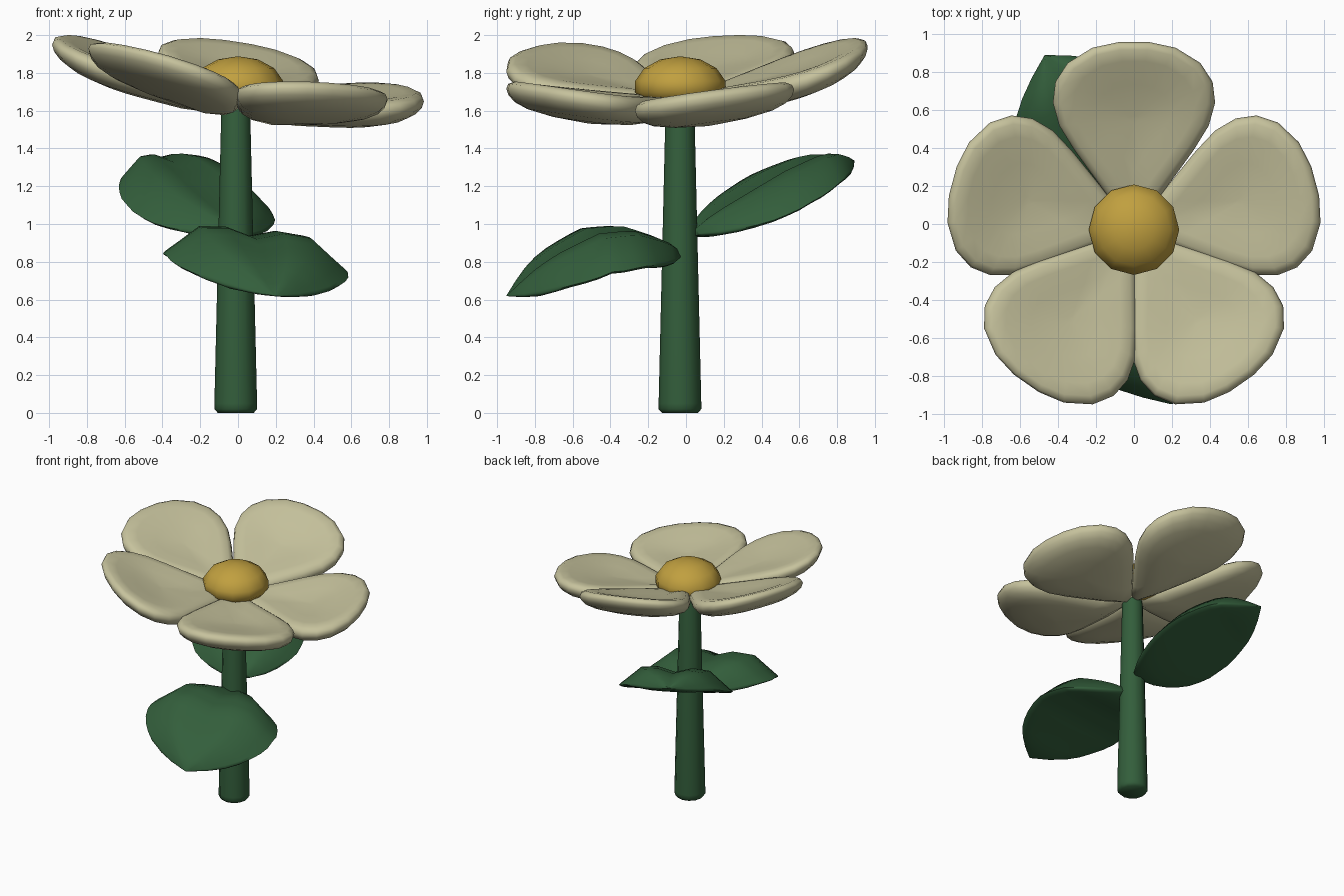
import bpy, bmesh, math

if "Cube" in bpy.data.objects:
    bpy.data.objects.remove(bpy.data.objects["Cube"])


def material(name, rgb):
    m = bpy.data.materials.new(name)
    m.diffuse_color = (*rgb, 1)
    m.use_nodes = True
    m.node_tree.nodes["Principled BSDF"].inputs["Base Color"].default_value = m.diffuse_color
    return m


CREAM = material("petal cream", (0.565, 0.54, 0.335))
YELLOW = material("centre yellow", (0.53, 0.35, 0.05))
GREEN = material("leaf green", (0.033, 0.112, 0.044))


def finish(bm, name, mat, angle=50):
    bmesh.ops.remove_doubles(bm, verts=bm.verts, dist=0.0005)
    bmesh.ops.recalc_face_normals(bm, faces=bm.faces)
    me = bpy.data.meshes.new(name)
    bm.to_mesh(me)
    bm.free()
    ob = bpy.data.objects.new(name, me)
    bpy.context.collection.objects.link(ob)
    me.materials.append(mat)
    bpy.ops.object.select_all(action='DESELECT')
    ob.select_set(True)
    bpy.context.view_layer.objects.active = ob
    bpy.ops.object.shade_smooth_by_angle(angle=math.radians(angle))
    return ob


def loft(rings, name, mat, angle=50):
    """Join closed rings of points and cap both ends."""
    bm = bmesh.new()
    vs = [[bm.verts.new(p) for p in r] for r in rings]
    n = len(vs[0])
    for a, b in zip(vs, vs[1:]):
        for i in range(n):
            j = (i + 1) % n
            bm.faces.new((a[i], a[j], b[j], b[i]))
    bm.faces.new(vs[0])
    bm.faces.new(vs[-1])
    return finish(bm, name, mat, angle)


def lerp_table(table, t):
    for (a, va), (b, vb) in zip(table, table[1:]):
        if t <= b:
            return va + (vb - va) * (t - a) / (b - a)
    return table[-1][1]


# stem: tapered, twelve sided, small rounded foot
stem = []
for r, z in [(0.095, 0), (0.113, 0.02), (0.113, 0.05), (0.077, 1.58), (0.068, 1.63)]:
    stem.append([(-0.012 + r * math.cos(k * math.pi / 6),
                  -0.032 + r * math.sin(k * math.pi / 6), z) for k in range(12)])
loft(stem, "stem", GREEN)

# flower centre: flattened ball
bm = bmesh.new()
bmesh.ops.create_uvsphere(bm, u_segments=12, v_segments=7, radius=1)
for v in bm.verts:
    x, y, z = v.co
    v.co = (0.245 * x, -0.03 + 0.245 * y, 1.72 + (0.168 if z > 0 else 0.11) * z)
finish(bm, "flower_centre", YELLOW, 60)

# petals: puffy dished pads on a tilted head, each with its own heading and lift
half = [(0.15, 0.118), (0.3, 0.228), (0.42, 0.315), (0.55, 0.395), (0.67, 0.428),
        (0.78, 0.415), (0.88, 0.35), (0.96, 0.22), (0.99, 0.08)]
outline = [(-0.02, 0)] + half + [(r, -w) for r, w in reversed(half)]
section = [(0.05, -1), (0.45, -1), (0.75, -0.97), (0.9, -0.78), (0.975, -0.42), (1, 0),
           (0.975, 0.42), (0.9, 0.78), (0.75, 0.97), (0.45, 1), (0.05, 1)]
PETALS = [("back", 90, 0.215), ("left", 165, 0.165), ("front_left", 235, 0.25),
          ("front_right", 305, 0.225), ("right", 15, 0.17)]
for side, heading, lift in PETALS:
    a = math.radians(heading)
    rings = []
    for s, h in section:
        ring = []
        for r0, w0 in outline:
            r, w = 0.58 + (r0 - 0.58) * s, w0 * s
            x = r * math.cos(a) - w * math.sin(a)
            y = r * math.sin(a) + w * math.cos(a)
            thick = 0.07 * min(1, 0.6 + 2 * abs(r))
            z = 1.632 + lift * (0.75 * r + 0.28 * r * r) - 0.058 * (1 - s * s) + h * thick
            ring.append((x, y - 0.03, z - 0.155 * x + 0.085 * y))
        rings.append(ring)
    loft(rings, f"{side}_petal", CREAM, 80)

# leaves: blunt pointed blades with two soft humps beside a groove
WIDTH = [(0, 0.14), (0.08, 0.45), (0.18, 0.72), (0.3, 0.92), (0.42, 1), (0.55, 0.99),
         (0.68, 0.88), (0.8, 0.68), (0.9, 0.4), (1, 0.01)]


def leaf(name, base, tip, width, ribs, roll, drop, lobe, belly):
    dx, dy = tip[0] - base[0], tip[1] - base[1]
    d = math.hypot(dx, dy)
    px, py = -dy / d, dx / d
    us = [-1, -0.96, -0.85, -0.6, -0.3, 0, 0.3, 0.6, 0.85, 0.96, 1]
    rings = []
    for i in range(15):
        t = i / 14
        f = lerp_table(WIDTH, t)
        w = width * f
        rib = lerp_table(ribs, t)

        def point(u, top):
            edge = rib - drop * f + roll * u * w
            hump = drop * f * (1 - u * u)
            rim = math.sqrt(max(0, 1 - u * u)) * min(1, 2 * f)
            if top:
                z = edge + hump + lobe * f * math.sin(math.pi * abs(u)) ** 2 + 0.03 * rim
            else:
                z = edge + 0.35 * hump - belly * rim
            return (base[0] + dx * t + px * u * w, base[1] + dy * t + py * u * w, z)

        rings.append([point(u, True) for u in us] +
                     [point(u, False) for u in reversed(us[1:-1])])
    loft(rings, name, GREEN, 70)


leaf("lower_leaf", (0.0, -0.04), (0.2, -0.95), 0.495,
     [(0, 0.85), (0.3, 0.91), (0.5, 0.89), (0.75, 0.78), (1, 0.62)], -0.09, 0.1, 0.08, 0.05)
leaf("upper_leaf", (0.01, 0.04), (-0.47, 0.89), 0.415,
     [(0, 0.96), (0.3, 1.11), (0.5, 1.21), (0.75, 1.31), (1, 1.335)], -0.02, 0.1, 0.075, 0.045)
